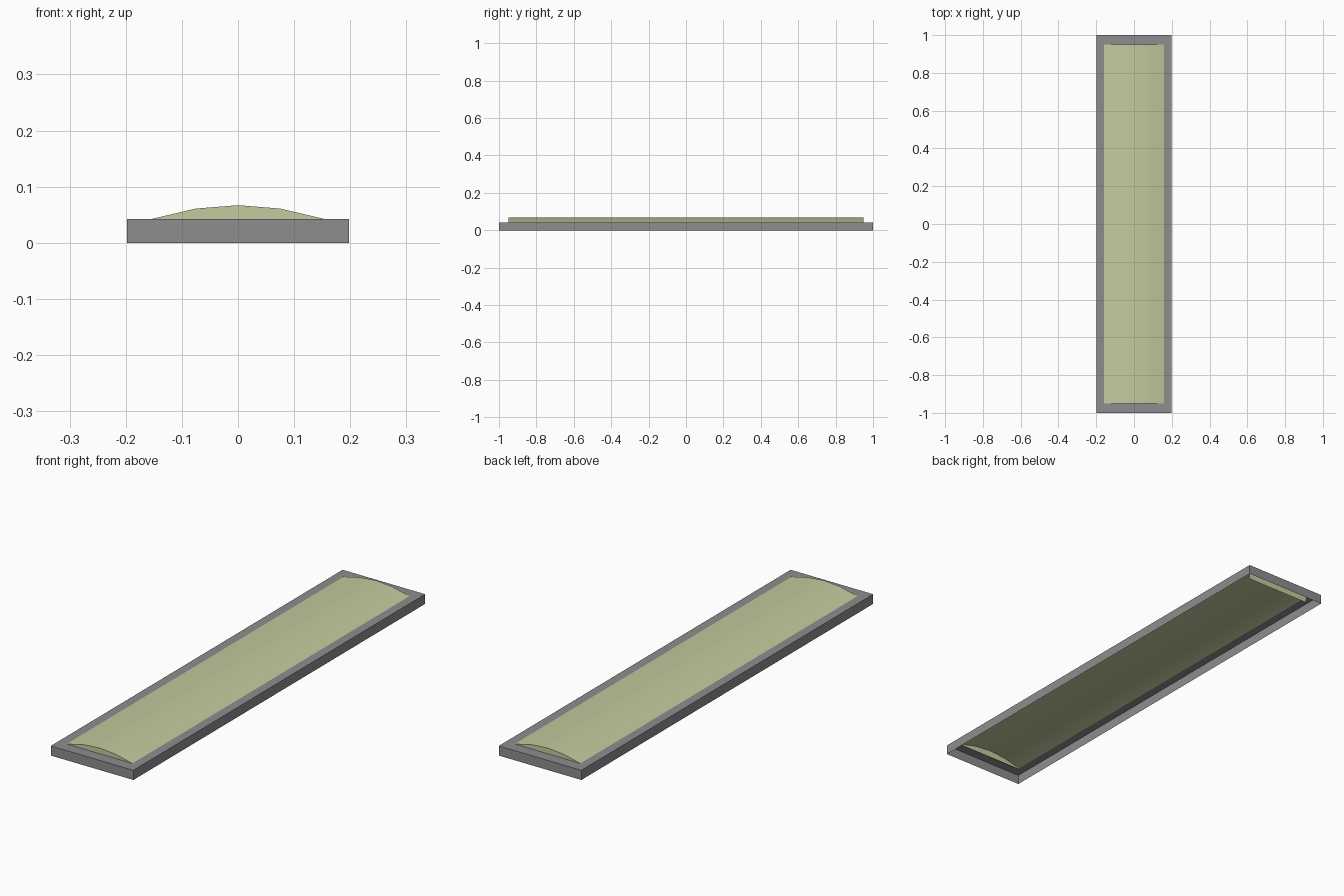
import bpy
import bmesh
import math

cube = bpy.data.objects.get("Cube")
if cube:
    bpy.data.objects.remove(cube, do_unlink=True)


def make_material(name, rgb):
    mat = bpy.data.materials.new(name)
    mat.use_nodes = True
    colour = (*rgb, 1.0)
    mat.diffuse_color = colour
    mat.node_tree.nodes["Principled BSDF"].inputs["Base Color"].default_value = colour
    return mat


def finish(name, bm, mat):
    mesh = bpy.data.meshes.new(name)
    bm.to_mesh(mesh)
    bm.free()
    mesh.materials.append(mat)
    obj = bpy.data.objects.new(name, mesh)
    bpy.context.collection.objects.link(obj)
    return obj


def ring(bm, half_x, half_y, z):
    corners = ((-1, -1), (1, -1), (1, 1), (-1, 1))
    return [bm.verts.new((sx * half_x, sy * half_y, z)) for sx, sy in corners]


grey = make_material("housing grey", (0.27, 0.27, 0.27))
cream = make_material("diffuser pale green", (0.56, 0.59, 0.34))

# Sheet housing: side walls and a top flange around the opening, open below
TOP = 0.042
bm = bmesh.new()
rings = [ring(bm, 0.198, 1.0, 0), ring(bm, 0.198, 1.0, TOP), ring(bm, 0.158, 0.95, TOP)]
for a, b in zip(rings, rings[1:]):
    for i in range(4):
        j = (i + 1) % 4
        bm.faces.new((a[i], a[j], b[j], b[i]))
finish("housing", bm, grey)

# Bowed diffuser sheet
half = [(0.16, 0.041), (0.15, 0.0435), (0.075, 0.061)]
profile = [(-x, z) for x, z in half] + [(0, 0.067)] + [(x, z) for x, z in reversed(half)]
bm = bmesh.new()
front, back = [[bm.verts.new((x, y, z)) for x, z in profile] for y in (-0.95, 0.95)]
for i in range(len(profile) - 1):
    bm.faces.new((front[i], front[i + 1], back[i + 1], back[i]))
diffuser = finish("diffuser", bm, cream)
bpy.ops.object.select_all(action="DESELECT")
diffuser.select_set(True)
bpy.context.view_layer.objects.active = diffuser
bpy.ops.object.shade_smooth_by_angle(angle=math.radians(30))

# Flat end caps closing the diffuser
for name, y, low in (("front_end_cap", -0.95, 0.036), ("back_end_cap", 0.95, 0.012)):
    bm = bmesh.new()
    outline = [(-0.155, low), (0.155, low)] + list(reversed(profile))
    if y > 0:
        outline.reverse()
    bm.faces.new([bm.verts.new((x, y, z)) for x, z in outline])
    finish(name, bm, cream)
